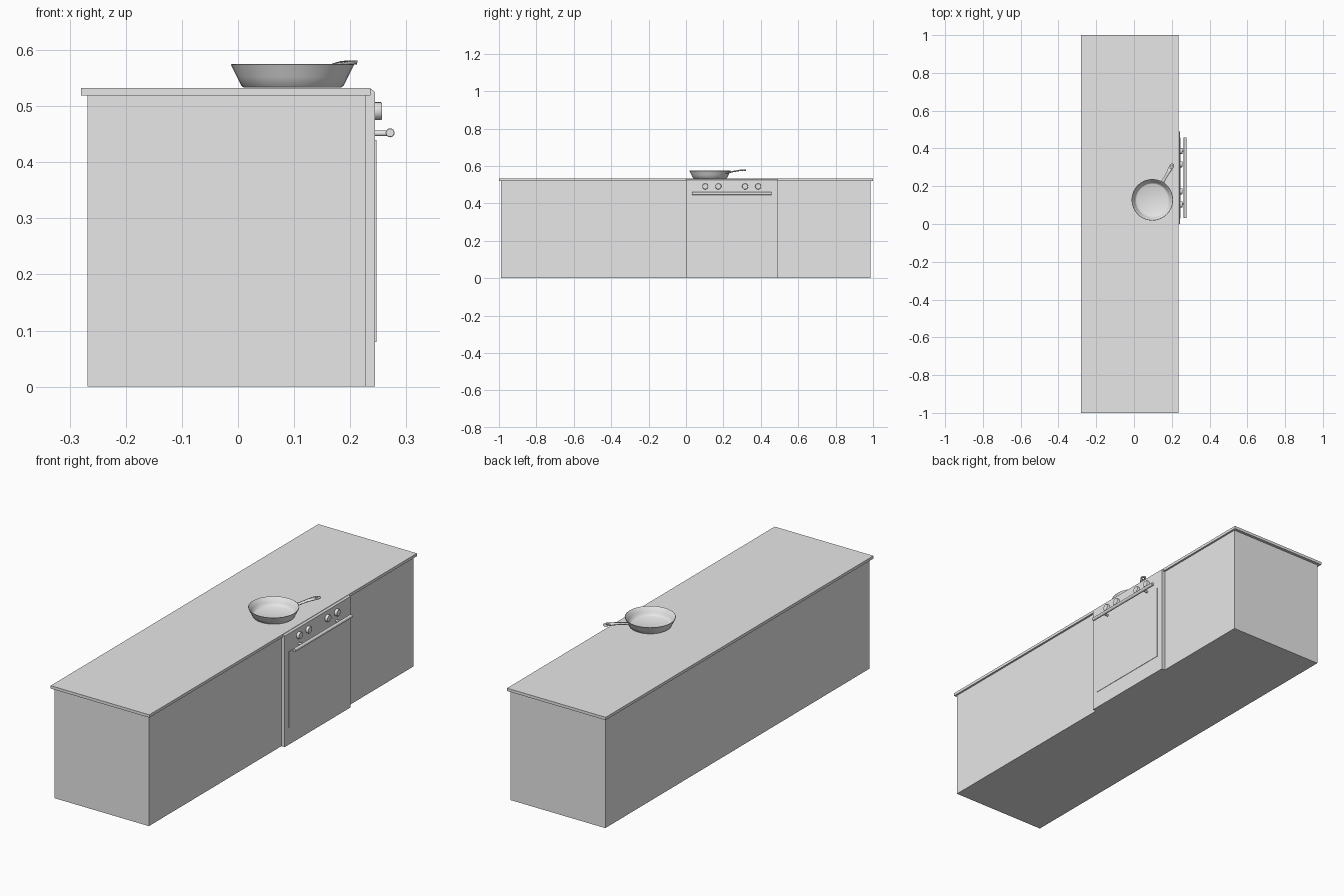
import bpy, bmesh, math
from mathutils import Vector

if "Cube" in bpy.data.objects:
    bpy.data.objects.remove(bpy.data.objects["Cube"])

grey = bpy.data.materials.new("light_grey")
grey.diffuse_color = (0.8, 0.8, 0.8, 1)
grey.use_nodes = True
grey.node_tree.nodes["Principled BSDF"].inputs["Base Color"].default_value = grey.diffuse_color


def finish(name, bm, smooth=False):
    bmesh.ops.remove_doubles(bm, verts=bm.verts, dist=1e-5)
    bmesh.ops.recalc_face_normals(bm, faces=bm.faces)
    me = bpy.data.meshes.new(name)
    bm.to_mesh(me)
    bm.free()
    me.materials.append(grey)
    ob = bpy.data.objects.new(name, me)
    bpy.context.collection.objects.link(ob)
    if smooth:
        bpy.ops.object.select_all(action='DESELECT')
        ob.select_set(True)
        bpy.context.view_layer.objects.active = ob
        bpy.ops.object.shade_smooth_by_angle(angle=math.radians(40))
    return ob


def extrude_y(name, profile, y0, y1):
    """Extrude an (x, z) outline along y."""
    bm = bmesh.new()
    face = bm.faces.new([bm.verts.new((x, y0, z)) for x, z in profile])
    new = bmesh.ops.extrude_face_region(bm, geom=[face])["geom"]
    bmesh.ops.translate(bm, vec=(0, y1 - y0, 0),
                        verts=[v for v in new if isinstance(v, bmesh.types.BMVert)])
    return finish(name, bm)


def box(name, x0, x1, y0, y1, z0, z1):
    return extrude_y(name, [(x0, z0), (x1, z0), (x1, z1), (x0, z1)], y0, y1)


def lathe(name, profile, origin, axis, segments):
    """Spin (radius, height) points around an axis."""
    rot = Vector((0, 0, 1)).rotation_difference(Vector(axis))
    bm = bmesh.new()
    verts = [bm.verts.new((r, 0, h)) for r, h in profile]
    edges = [bm.edges.new(p) for p in zip(verts, verts[1:])]
    bmesh.ops.spin(bm, geom=verts + edges, cent=(0, 0, 0), axis=(0, 0, 1),
                   angle=math.tau, steps=segments, use_merge=False)
    for v in bm.verts:
        v.co = rot @ v.co + Vector(origin)
    bmesh.ops.dissolve_degenerate(bm, dist=1e-6, edges=bm.edges)
    return finish(name, bm, True)


# Cabinets and worktop
for i, (y0, y1) in enumerate([(-0.99, -0.5), (-0.5, 0.0), (0.49, 0.986)]):
    box(f"cabinet_{i + 1}", -0.268, 0.227, y0, y1, 0, 0.522)
box("worktop", -0.28, 0.236, -1, 1, 0.519, 0.5325)

# Oven body with chamfered front top edge, and thin door plate
extrude_y("oven_body", [(-0.268, 0), (0.2445, 0), (0.2445, 0.525),
                        (0.237, 0.531), (-0.268, 0.531)], 0, 0.49)
box("oven_door", 0.243, 0.2465, 0.03, 0.458, 0.08, 0.44)

# Control knobs
for i, y in enumerate([0.103, 0.173, 0.316, 0.386]):
    lathe(f"knob_{i + 1}", [(0, -0.002), (0.016, -0.002), (0.016, 0.010),
                            (0.0145, 0.0125), (0, 0.0125)],
          (0.2445, y, 0.491), (1, 0, 0), 24)

# Oven handle bar with two standoffs
lathe("oven_handle", [(0, 0), (0.007, 0), (0.008, 0.001), (0.008, 0.425),
                      (0.007, 0.426), (0, 0.426)], (0.271, 0.032, 0.4525), (0, 1, 0), 16)
for i, y in enumerate([0.105, 0.385]):
    lathe(f"handle_standoff_{i + 1}", [(0, 0), (0.005, 0), (0.005, 0.03), (0, 0.03)],
          (0.242, y, 0.4515), (1, 0, 0), 12)

# Frying pan bowl
cx, cy = 0.097, 0.128
lathe("pan_bowl", [(0, 0.533), (0.086, 0.533), (0.091, 0.536), (0.099, 0.552),
                   (0.110, 0.574), (0.1085, 0.575), (0.107, 0.574), (0.096, 0.552),
                   (0.088, 0.539), (0.084, 0.537), (0, 0.537)],
      (cx, cy, 0), (0, 0, 1), 32)

# Pan handle: strips either side of a hanging slot
# stations: distance, height, half width, half slot width
stations = [(0.103, 0.562, 0.014, 0), (0.114, 0.565, 0.009, 0), (0.135, 0.569, 0.0075, 0),
            (0.165, 0.574, 0.009, 0), (0.190, 0.577, 0.0115, 0), (0.194, 0.5775, 0.012, 0.004),
            (0.208, 0.578, 0.012, 0.004), (0.212, 0.578, 0.011, 0), (0.220, 0.577, 0.006, 0)]
ang = math.radians(60)
d, n = Vector((math.cos(ang), math.sin(ang), 0)), Vector((-math.sin(ang), math.cos(ang), 0))
bm = bmesh.new()
for side in (1, -1):
    rows = []
    for t, z, w, s in stations:
        base = Vector((cx, cy, z)) + d * t
        rows.append([bm.verts.new(base + n * side * s), bm.verts.new(base + n * side * w)])
    for a, b in zip(rows, rows[1:]):
        quad = [a[0], a[1], b[1], b[0]]
        bm.faces.new(quad if side < 0 else quad[::-1])
handle = finish("pan_handle", bm, True)
sol = handle.modifiers.new("thickness", 'SOLIDIFY')
sol.thickness = 0.006
sol.offset = 0
